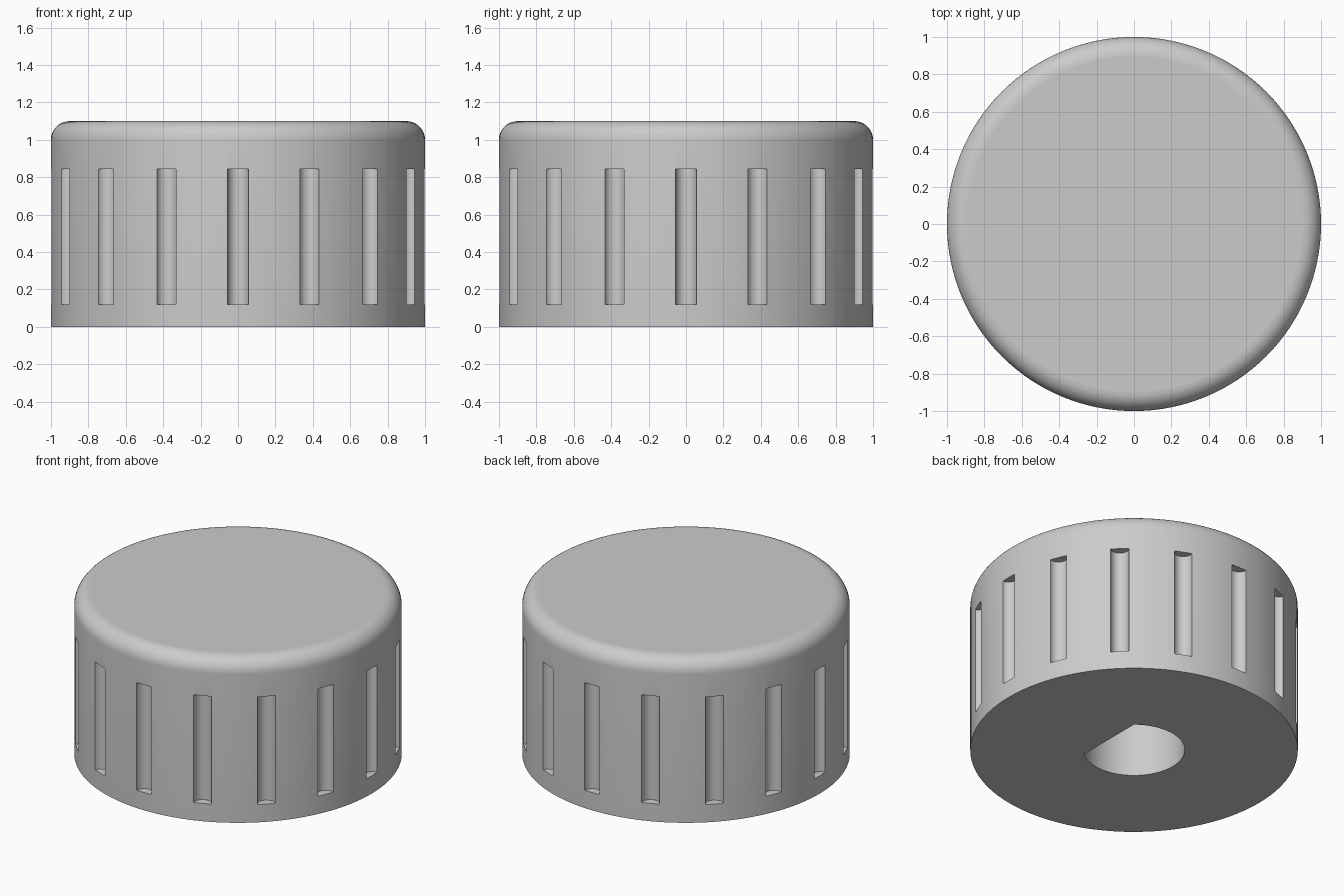
import bpy
import bmesh
import math
from mathutils import Matrix

if "Cube" in bpy.data.objects:
    bpy.data.objects.remove(bpy.data.objects["Cube"], do_unlink=True)

RADIUS, HEIGHT, FILLET = 1.0, 1.1, 0.1
GROOVES, GROOVE_RADIUS, GROOVE_LOW, GROOVE_TOP = 16, 0.056, 0.12, 0.845
HOLE_RADIUS, HOLE_FLAT, HOLE_DEPTH = 0.31, 0.2, 0.8

grey = bpy.data.materials.new("plain grey")
grey.use_nodes = True
colour = (0.6, 0.6, 0.6, 1)
grey.diffuse_color = colour
grey.node_tree.nodes["Principled BSDF"].inputs["Base Color"].default_value = colour


def add_cylinder(bm, radius, low, top, segments, x=0, y=0):
    place = Matrix.Translation((x, y, (low + top) / 2))
    bmesh.ops.create_cone(bm, cap_ends=True, segments=segments, radius1=radius,
                          radius2=radius, depth=top - low, matrix=place)


def make_object(name, bm):
    bmesh.ops.recalc_face_normals(bm, faces=bm.faces)
    mesh = bpy.data.meshes.new(name)
    bm.to_mesh(mesh)
    bm.free()
    mesh.materials.append(grey)
    obj = bpy.data.objects.new(name, mesh)
    bpy.context.collection.objects.link(obj)
    return obj


# Round body with a filleted top rim
bm = bmesh.new()
add_cylinder(bm, RADIUS, 0, HEIGHT, 128)
rim = [e for e in bm.edges if all(v.co.z > HEIGHT - 0.01 for v in e.verts)]
bmesh.ops.bevel(bm, geom=rim, offset=FILLET, segments=10, profile=0.5,
                affect='EDGES')
knob = make_object("knob_body", bm)

# Cutter for the ring of grip grooves
bm = bmesh.new()
for i in range(GROOVES):
    angle = math.tau * i / GROOVES
    add_cylinder(bm, GROOVE_RADIUS, GROOVE_LOW, GROOVE_TOP, 32,
                 RADIUS * math.cos(angle), RADIUS * math.sin(angle))
groove_cutter = make_object("groove_cutter", bm)

# Cutter for the D-shaped shaft hole underneath
bm = bmesh.new()
add_cylinder(bm, HOLE_RADIUS, -0.1, HOLE_DEPTH, 64)
cut = bmesh.ops.bisect_plane(bm, geom=bm.verts[:] + bm.edges[:] + bm.faces[:],
                             plane_co=(HOLE_FLAT, 0, 0), plane_no=(1, 0, 0),
                             clear_outer=True)
bmesh.ops.holes_fill(bm, edges=[e for e in bm.edges if e.is_boundary])
hole_cutter = make_object("shaft_hole_cutter", bm)

# Cut the grooves and the hole
bpy.ops.object.select_all(action='DESELECT')
knob.select_set(True)
bpy.context.view_layer.objects.active = knob
for cutter in (groove_cutter, hole_cutter):
    cutter.hide_render = True
    mod = knob.modifiers.new(cutter.name, 'BOOLEAN')
    mod.operation = 'DIFFERENCE'
    mod.solver = 'EXACT'
    mod.object = cutter
    bpy.ops.object.modifier_apply(modifier=mod.name)
    bpy.data.objects.remove(cutter, do_unlink=True)

# Smooth curved walls, flat caps
bpy.ops.object.shade_smooth_by_angle(angle=math.radians(30))
for face in knob.data.polygons:
    if abs(face.normal.z) > 0.999:
        face.use_smooth = False
